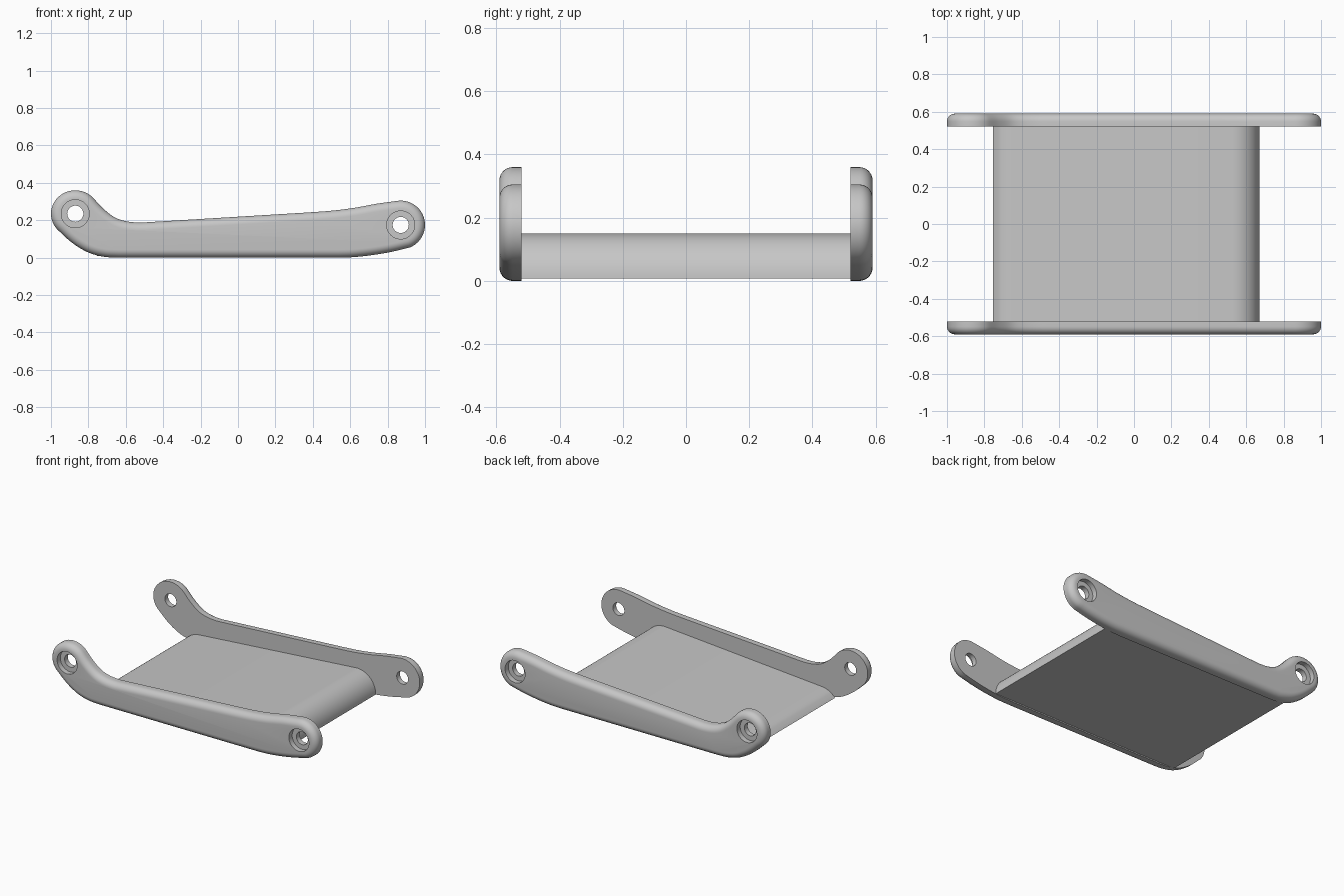
import bpy, bmesh
from math import cos, sin, pi, radians
from mathutils import Vector

if "Cube" in bpy.data.objects:
    bpy.data.objects.remove(bpy.data.objects["Cube"])

SHADE = (0.57, 0.57, 0.57, 1)
grey = bpy.data.materials.new("plain_grey")
grey.use_nodes = True
grey.diffuse_color = SHADE
grey.node_tree.nodes["Principled BSDF"].inputs["Base Color"].default_value = SHADE

INNER, OUTER, ROUND = -0.52, -0.59, 0.042
HOLES = [(-0.87, 0.235), (0.87, 0.175)]


def arc(cx, cz, rx, rz, start, end, steps):
    angles = [radians(start + (end - start) * i / steps) for i in range(steps + 1)]
    return [Vector((cx + rx * cos(a), cz + rz * sin(a))) for a in angles]


def smooth(points, steps=5):
    """Spline through evenly spaced points, ends included."""
    pts = [Vector(p) for p in points]
    pts = [2 * pts[0] - pts[1]] + pts + [2 * pts[-1] - pts[-2]]
    out = []
    for a, b, c, d in zip(pts, pts[1:], pts[2:], pts[3:]):
        for i in range(steps):
            t = i / steps
            out.append(0.5 * (2 * b + (c - a) * t + (2 * a - 5 * b + 4 * c - d) * t * t
                              + (3 * b - a - 3 * c + d) * t ** 3))
    return out + [pts[-2]]


def inset(outline, amount):
    """Move a clockwise outline inwards."""
    out = []
    for i, p in enumerate(outline):
        t = (outline[(i + 1) % len(outline)] - p).normalized() + (p - outline[i - 1]).normalized()
        t.normalize()
        out.append(p + amount * Vector((t.y, -t.x)))
    return out


def loft(name, sections):
    """Closed solid through a list of (outline in x and z, y)."""
    bm = bmesh.new()
    rings = [[bm.verts.new((p.x, y, p.y)) for p in outline] for outline, y in sections]
    for r0, r1 in zip(rings, rings[1:]):
        for i in range(len(r0)):
            bm.faces.new((r0[i - 1], r0[i], r1[i], r1[i - 1]))
    bm.faces.new(rings[0])
    bm.faces.new(rings[-1])
    bmesh.ops.recalc_face_normals(bm, faces=bm.faces)
    mesh = bpy.data.meshes.new(name)
    bm.to_mesh(mesh)
    bm.free()
    mesh.materials.append(grey)
    obj = bpy.data.objects.new(name, mesh)
    bpy.context.collection.objects.link(obj)
    return obj


def finish(obj):
    bpy.ops.object.select_all(action='DESELECT')
    obj.select_set(True)
    bpy.context.view_layer.objects.active = obj
    for mod in list(obj.modifiers):
        bpy.ops.object.modifier_apply(modifier=mod.name)
    bpy.ops.object.shade_smooth_by_angle(angle=radians(32))


# Side rails: rounded lugs joined by a gently sloping bar
(lx, lz), (rx, rz) = HOLES
left_lug = arc(lx, lz, 0.13, 0.125, 222, 42, 28)
right_lug = arc(rx, rz, 0.13, 0.13, 95, -68, 28)
top = smooth([left_lug[-1], (-0.72, 0.262), (-0.66, 0.216), (-0.6, 0.195), (-0.53, 0.188),
              (-0.46, 0.191)])
top += smooth([(0.38, 0.242), (0.5, 0.251), (0.62, 0.266), (0.74, 0.288), right_lug[0]])
bottom = smooth([right_lug[-1], (0.82, 0.031), (0.72, 0.014), (0.62, 0.003), (0.54, 0)])
bottom += smooth([(-0.64, 0), (-0.71, 0.004), (-0.78, 0.02), (-0.84, 0.048), (-0.9, 0.09),
                  left_lug[0]])
outline = left_lug + top[1:-1] + right_lug + bottom[1:-1]
sections = [(outline, INNER)]
for k in range(8):
    a = k / 7 * pi / 2
    sections.append((inset(outline, ROUND * (1 - cos(a))), OUTER + ROUND * (1 - sin(a))))
rail = loft("side_rails", sections)

# Bolt holes, each with a recess on the outside
cutters = []
for x, z in HOLES:
    for radius, start in ((0.043, INNER + 0.05), (0.075, OUTER + 0.035)):
        circle = arc(x, z, radius, radius, 0, 352.5, 47)
        cutters.append(loft("hole_cutter", [(circle, start), (circle, OUTER - 0.05)]))
for cutter in cutters:
    cutter.hide_render = True
    cut = rail.modifiers.new("cut", 'BOOLEAN')
    cut.operation, cut.solver, cut.object = 'DIFFERENCE', 'EXACT', cutter
mirror = rail.modifiers.new("mirror", 'MIRROR')
mirror.use_axis = (False, True, False)
finish(rail)
for cutter in cutters:
    bpy.data.objects.remove(cutter)

# Deck: wedge-shaped plate with a rounded thick end
thick_end = arc(0.53, 0.008, 0.14, 0.142, 92, 0, 20)
thin_end = smooth([(-0.755, 0.008), (-0.735, 0.026), (-0.71, 0.043), (-0.67, 0.056), (-0.62, 0.061)])
profile = thin_end + thick_end
finish(loft("deck", [(profile, INNER), (profile, -INNER)]))
